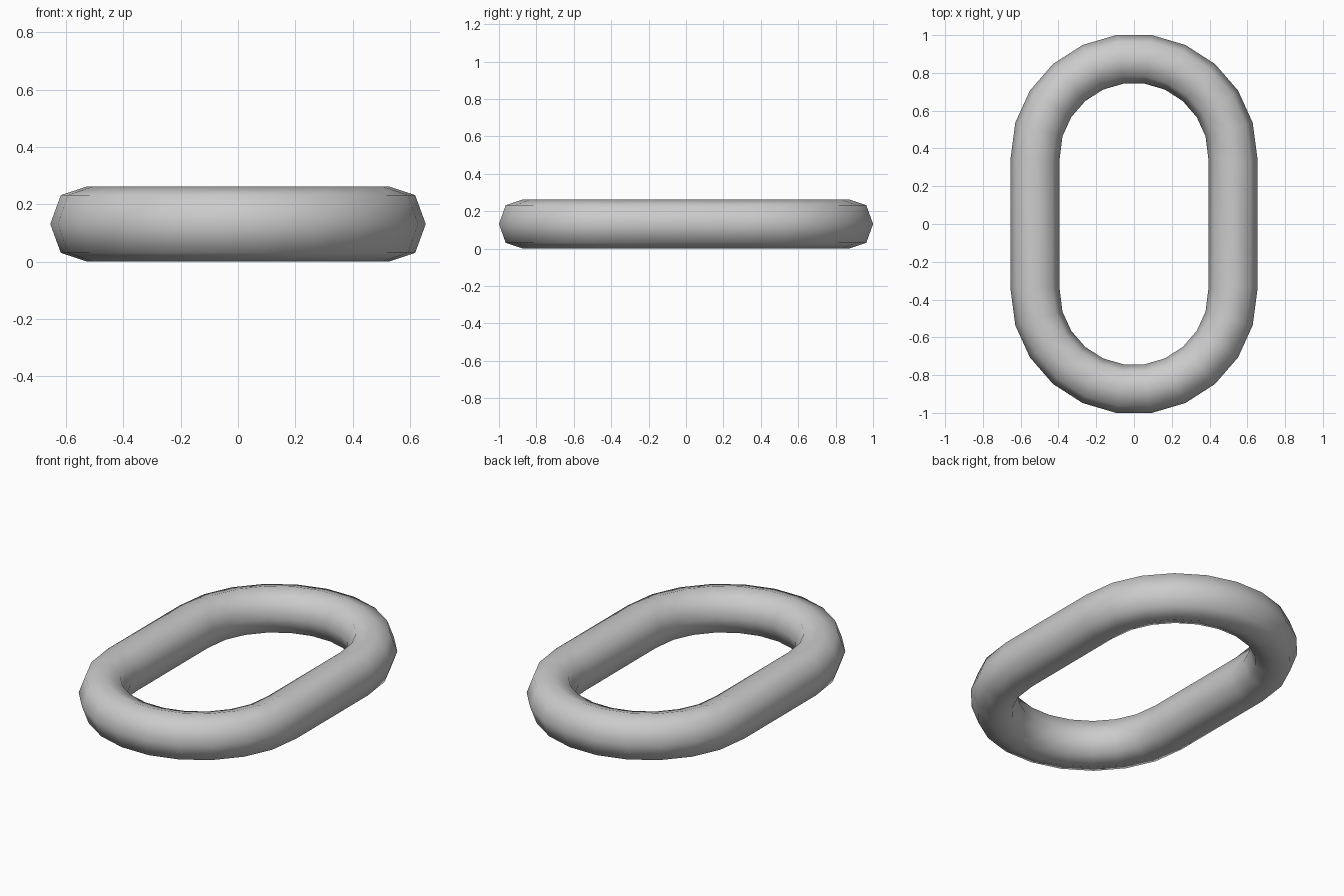
import bpy, bmesh, math

if "Cube" in bpy.data.objects:
    bpy.data.objects.remove(bpy.data.objects["Cube"])

R = 0.525        # centreline radius of the rounded ends
END_Y = 0.352    # centre of each rounded end
SEGS = 11        # segments per rounded end
H = 0.1315       # half height

# Eight-sided bar section (offset outwards, height)
section = [(0.13, 0), (0.093, 0.101), (0, H), (-0.093, 0.101),
           (-0.13, 0), (-0.093, -0.101), (0, -H), (0.093, -0.101)]

# Sweep the section round both ends; the bridging faces form the straight sides
bm = bmesh.new()
rings = []
for side in (1, -1):
    for i in range(SEGS + 1):
        a = math.pi * i / SEGS + (0 if side > 0 else math.pi)
        # the tangent rings sit slightly further along the straight bars
        cy = side * (0.335 if i in (0, SEGS) else END_Y)
        rings.append([bm.verts.new(((R + o) * math.cos(a),
                                    cy + (R + o) * math.sin(a), H + h))
                      for o, h in section])

n, m = len(rings), len(section)
for i in range(n):
    p, q = rings[i], rings[(i + 1) % n]
    for j in range(m):
        k = (j + 1) % m
        bm.faces.new((p[j], q[j], q[k], p[k]))
bmesh.ops.recalc_face_normals(bm, faces=bm.faces)
for f in bm.faces:
    f.smooth = True

# Chain link object
mesh = bpy.data.meshes.new("chain_link")
bm.to_mesh(mesh)
bm.free()
bpy.context.collection.objects.link(bpy.data.objects.new("chain_link", mesh))
